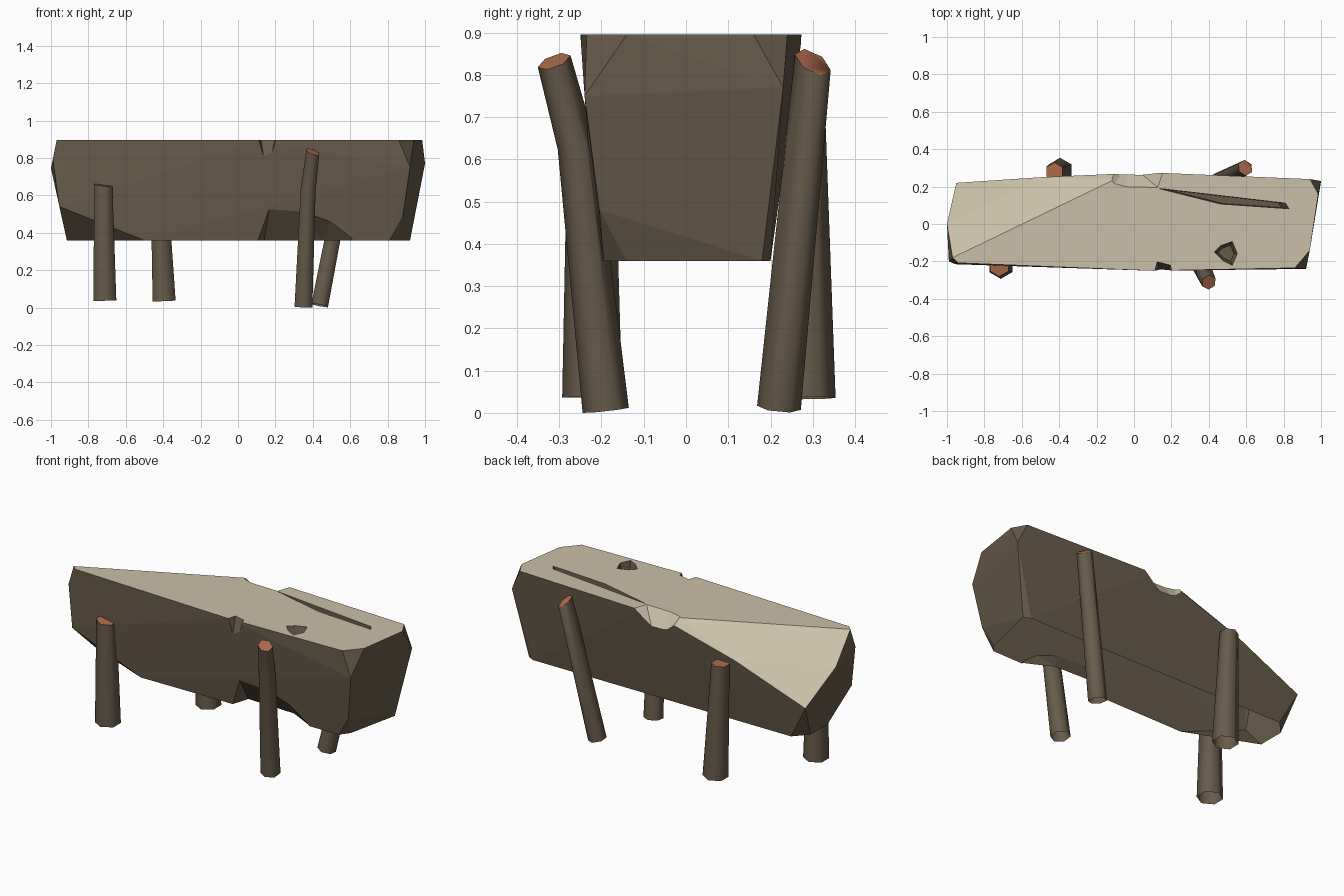
import bpy, bmesh, math
from mathutils import Vector

if "Cube" in bpy.data.objects:
    bpy.data.objects.remove(bpy.data.objects["Cube"])


def material(name, rgb):
    m = bpy.data.materials.new(name)
    m.diffuse_color = (*rgb, 1)
    m.use_nodes = True
    m.node_tree.nodes["Principled BSDF"].inputs["Base Color"].default_value = m.diffuse_color
    return m


BARK = material("bark brown", (0.135, 0.104, 0.068))
WOOD = material("pale cut wood", (0.59, 0.53, 0.385))
CUT = material("reddish end grain", (0.42, 0.145, 0.073))
TOP, BOTTOM = .895, .36


def to_object(bm, name, mats):
    me = bpy.data.meshes.new(name)
    bm.to_mesh(me)
    bm.free()
    for m in mats:
        me.materials.append(m)
    ob = bpy.data.objects.new(name, me)
    bpy.context.collection.objects.link(ob)
    return ob


def hull(name, pts, mats, index=0):
    bm = bmesh.new()
    for p in pts:
        bm.verts.new(p)
    res = bmesh.ops.convex_hull(bm, input=bm.verts[:])
    junk = list({v for v in res["geom_interior"] if isinstance(v, bmesh.types.BMVert)})
    bmesh.ops.delete(bm, geom=junk, context='VERTS')
    bmesh.ops.dissolve_limit(bm, angle_limit=math.radians(1), verts=bm.verts[:], edges=bm.edges[:])
    for f in bm.faces:
        f.material_index = index
    bmesh.ops.recalc_face_normals(bm, faces=bm.faces[:])
    return to_object(bm, name, mats)


def subtract(ob, cutters):
    for c in cutters:
        mod = ob.modifiers.new(c.name, 'BOOLEAN')
        mod.operation = 'DIFFERENCE'
        mod.solver = 'EXACT'
        mod.object = c
    dg = bpy.context.evaluated_depsgraph_get()
    mesh = bpy.data.meshes.new_from_object(ob.evaluated_get(dg))
    ob.modifiers.clear()
    ob.data = mesh


def drop_faces(ob, rule):
    bm = bmesh.new()
    bm.from_mesh(ob.data)
    bmesh.ops.delete(bm, geom=[f for f in bm.faces if rule(f)], context='FACES')
    bm.to_mesh(ob.data)
    bm.free()


# Hewn log: flat top, sloping back-left facet, tapered underside
top = [(-.94, -.208), (-.97, -.18), (.1, -.25), (.86, -.235), (.94, -.14),
       (.985, .16), (.94, .24), (.1, .275), (-.1, .24)]
bottom = [(.81, -.195), (.85, -.14), (.92, .18), (.88, .2), (-.84, .2),
          (-.915, .12), (-.915, -.04), (-.5, -.21)]
log = hull("split_log",
           [(x, y, TOP) for x, y in top] + [(x, y, BOTTOM) for x, y in bottom] +
           [(-.99, -.2, .79), (-1, 0, .745), (-.95, .22, .565), (-.5, .25, .745), (-.1, .268, .86),
            (.92, -.24, .75), (1, .23, .77), (.88, -.205, .48), (-.955, -.215, .54)],
           [BARK, WOOD])
for f in log.data.polygons:
    f.material_index = 1 if f.normal.z > .55 else 0


# Chips, crack and knot hole cut out of the log
def prism(name, outline, depth, index=0, shrink=.6):
    """Tapering pit sunk from the top face."""
    n = len(outline)
    cx = sum(p[0] for p in outline) / n
    cy = sum(p[1] for p in outline) / n
    low = [(cx + (x - cx) * shrink, cy + (y - cy) * shrink, TOP - depth) for x, y in outline]
    return hull(name, [(x, y, .92) for x, y in outline] + low, [BARK, WOOD], index)


cutters = [
    prism("knot_cutter", [(.42, -.15), (.46, -.11), (.53, -.085), (.56, -.16),
                          (.53, -.23), (.47, -.2)], .06),
    prism("crack_cutter", [(.1, .195), (.45, .155), (.83, .11), (.85, .078), (.46, .105)], .05, 0, .8),
    hull("front_chip_cutter", [(.09, -.3, .92), (.22, -.3, .92), (.12, -.19, .92),
                               (.2, -.21, .92), (.155, -.3, .69)], [BARK, WOOD]),
    hull("back_chip_cutter", [(-.12, .2, .92), (-.05, .18, .92), (.15, .175, .92), (-.15, .32, .86),
                              (-.02, .32, .74), (.2, .32, .92)], [BARK, WOOD], 1),
    hull("underside_cutter", [(.2, -.38, .74), (.55, -.35, .6), (.62, -.35, .36), (.06, -.35, .36),
                              (.14, -.1, .36), (.45, -.11, .36), (.61, -.19, .36),
                              (.1, -.4, .3), (.66, -.4, .3), (.15, -.08, .3), (.45, -.08, .3)],
         [BARK, WOOD]),
]
subtract(log, cutters)
for c in cutters:
    bpy.data.objects.remove(c)

# Solid copy used to trim the legs where they would enter the log
trim = bpy.data.objects.new("leg_trim", log.data.copy())
bpy.context.collection.objects.link(trim)
trim.data.materials.clear()
for m in (BARK, CUT, WOOD):
    trim.data.materials.append(m)
for f in trim.data.polygons:
    f.material_index = 2

# The shell is open underneath
drop_faces(log, lambda f: f.normal.z < -.98 and f.calc_center_median().z < BOTTOM + .01)


# Six-sided branch legs, open below, with slanting cut ends on top
def leg(name, path, slant=(0, 0)):
    bm = bmesh.new()
    pts = [Vector(p[:3]) for p in path]
    rings = []
    for i, p in enumerate(pts):
        axis = (pts[min(i + 1, len(pts) - 1)] - pts[max(i - 1, 0)]).normalized()
        u = Vector((0, 1, 0))
        u = (u - axis * u.dot(axis)).normalized()
        v = axis.cross(u)
        rings.append([bm.verts.new(p + path[i][3] * (u * math.cos(a) + v * math.sin(a)))
                      for a in (k * math.pi / 3 for k in range(6))])
    for vert in rings[-1]:
        d = vert.co - pts[-1]
        vert.co += (pts[-1] - pts[-2]).normalized() * (slant[0] * d.x + slant[1] * d.y)
    for a, b in zip(rings, rings[1:]):
        for k in range(6):
            bm.faces.new((a[k], a[(k + 1) % 6], b[(k + 1) % 6], b[k]))
    bm.faces.new(rings[-1]).material_index = 1
    bm.faces.new(rings[0]).material_index = 2
    bmesh.ops.recalc_face_normals(bm, faces=bm.faces[:])
    ob = to_object(bm, name, [BARK, CUT, WOOD])
    subtract(ob, [trim])
    drop_faces(ob, lambda f: f.material_index == 2)
    bpy.ops.object.select_all(action='DESELECT')
    ob.select_set(True)
    bpy.context.view_layer.objects.active = ob
    bpy.ops.object.shade_smooth_by_angle(angle=math.radians(65))


leg("front_left_leg", [(-.712, -.222, .037, .071), (-.72, -.225, .655, .056)], (-.15, .1))
leg("back_left_leg", [(-.395, .283, .035, .071), (-.425, .279, .72, .05)])
leg("front_right_leg", [(.35, -.19, .006, .055), (.375, -.258, .63, .046), (.4, -.312, .832, .041)],
    (-.25, .1))
leg("back_right_leg", [(.437, .22, .012, .052), (.595, .3, .83, .044)], (-.4, -.35))
bpy.data.objects.remove(trim)
